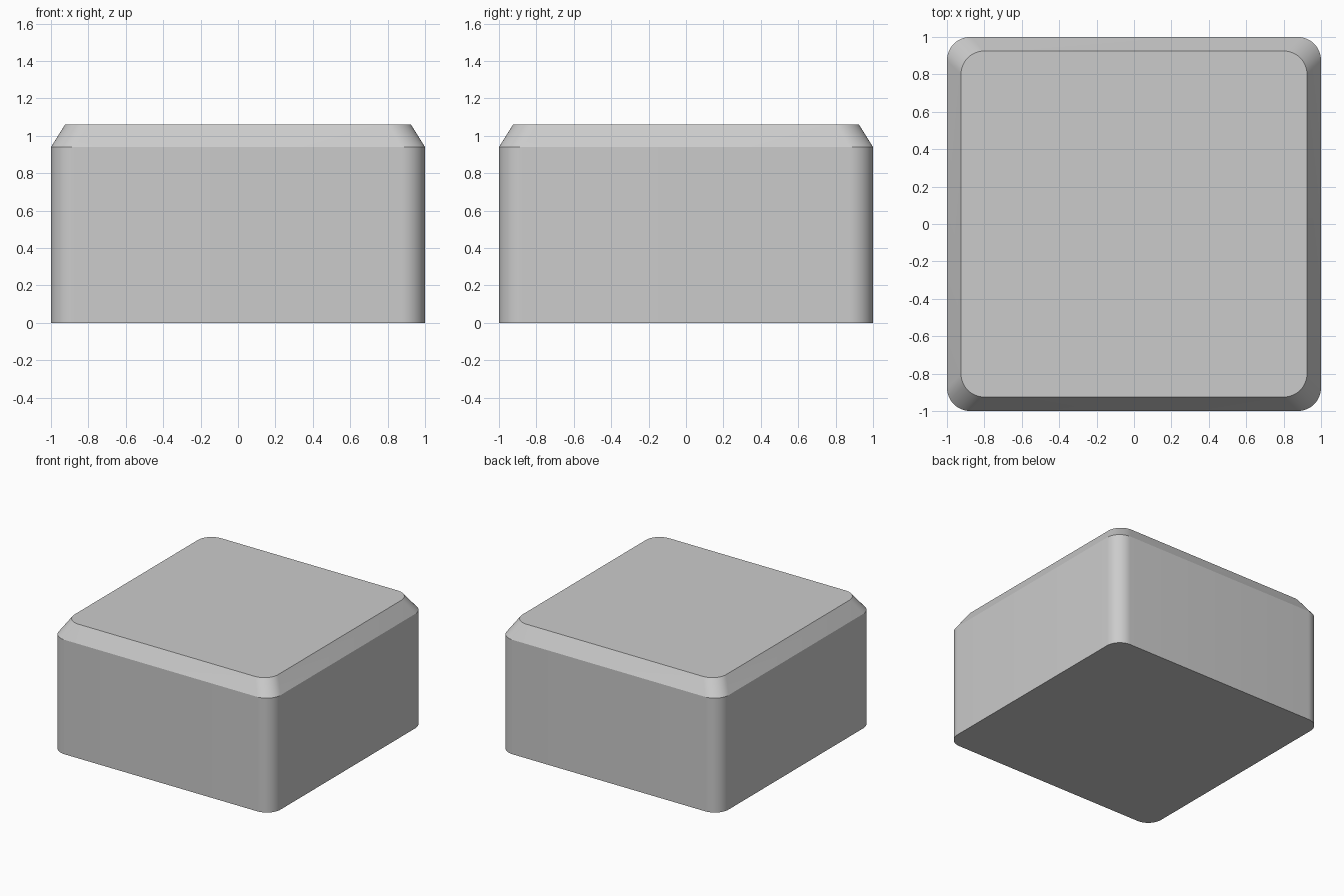
import bpy, bmesh, math

if "Cube" in bpy.data.objects:
    bpy.data.objects.remove(bpy.data.objects["Cube"])

SEG = 12       # segments per rounded corner
RADIUS = 0.125


def rounded_square(bm, half, z):
    """Ring of vertices for a square with rounded corners."""
    c = half - RADIUS
    ring = []
    for k, (sx, sy) in enumerate([(1, 1), (-1, 1), (-1, -1), (1, -1)]):
        for i in range(SEG + 1):
            a = math.radians(90) * (k + i / SEG)
            ring.append(bm.verts.new((sx * c + RADIUS * math.cos(a),
                                      sy * c + RADIUS * math.sin(a), z)))
    return ring


# Block: straight walls, then a sloped shoulder up to the flat top
bm = bmesh.new()
rings = [rounded_square(bm, h, z) for h, z in [(1, 0), (1, 0.94), (0.925, 1.06)]]
n = len(rings[0])
for low, high in zip(rings, rings[1:]):
    for i in range(n):
        j = (i + 1) % n
        bm.faces.new((low[i], low[j], high[j], high[i]))
bm.faces.new(rings[0][::-1])
bm.faces.new(rings[-1])

mesh = bpy.data.meshes.new("key_block")
bm.to_mesh(mesh)
bm.free()
block = bpy.data.objects.new("key_block", mesh)
bpy.context.collection.objects.link(block)

# Smooth corners, crisp rims
bpy.context.view_layer.objects.active = block
block.select_set(True)
bpy.ops.object.shade_smooth_by_angle(angle=math.radians(30))
